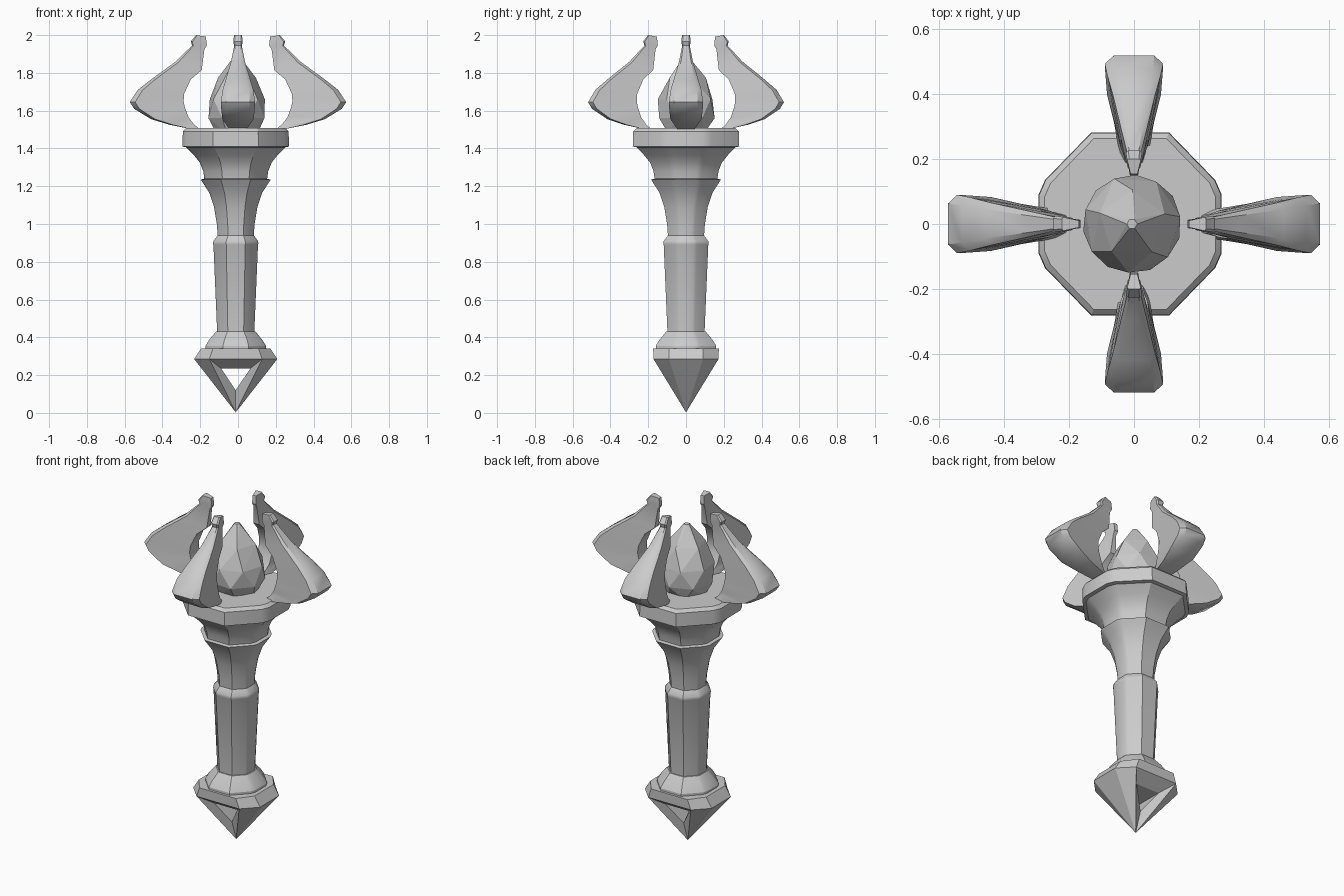
import bpy, bmesh, math
from mathutils import Vector

if "Cube" in bpy.data.objects:
    bpy.data.objects.remove(bpy.data.objects["Cube"])

CX = -0.012  # axis of handle


def finish(bm, name, angle=30):
    bmesh.ops.remove_doubles(bm, verts=bm.verts, dist=1e-5)
    bmesh.ops.recalc_face_normals(bm, faces=bm.faces)
    me = bpy.data.meshes.new(name)
    bm.to_mesh(me)
    bm.free()
    ob = bpy.data.objects.new(name, me)
    bpy.context.collection.objects.link(ob)
    bpy.ops.object.select_all(action='DESELECT')
    ob.select_set(True)
    bpy.context.view_layer.objects.active = ob
    if angle:
        bpy.ops.object.shade_smooth_by_angle(angle=math.radians(angle))
    return ob


def bridge(bm, a, b):
    n = len(a)
    for i in range(n):
        j = (i + 1) % n
        bm.faces.new((a[i], a[j], b[j], b[i]))


def loft(bm, rings):
    loops = [[bm.verts.new(p) for p in r] for r in rings]
    for a, b in zip(loops, loops[1:]):
        bridge(bm, a, b)
    bm.faces.new(loops[0])
    bm.faces.new(loops[-1])


# Twelve-sided section with unit half width
q = [(1, 0.32), (0.93, 0.48), (0.425, 1)]
section = (q + [(-x, y) for x, y in reversed(q)]
           + [(-x, -y) for x, y in q] + [(x, -y) for x, y in reversed(q)])


def turned(name, profile):
    bm = bmesh.new()
    loft(bm, [[(CX + x * r, y * r, z) for x, y in section] for r, z in profile])
    return finish(bm, name)


# Handle parts
turned("base_ring", [(0.16, 0.33), (0.16, 0.355), (0.142, 0.385), (0.105, 0.43)])
turned("grip", [(0.098, 0.42), (0.118, 0.89), (0.12, 0.895), (0.118, 0.91), (0.095, 0.94)])
turned("neck", [(0.095, 0.93), (0.10, 1.0), (0.115, 1.09), (0.14, 1.165), (0.172, 1.215),
                (0.185, 1.235), (0.165, 1.24)])
turned("cup", [(0.165, 1.23), (0.172, 1.28), (0.19, 1.325), (0.222, 1.365), (0.262, 1.405)])
turned("collar", [(0.255, 1.405), (0.282, 1.41), (0.28, 1.49), (0.263, 1.507)])

# Pommel: pointed end with a bevelled triangular hole through front and back
bm = bmesh.new()


def V(x, y, z):
    return bm.verts.new((CX + x, y, z))


def plan(x1, x2, y1, y2, z):
    return [V(x2, -y1, z), V(x2, y1, z), V(x1, y2, z), V(-x1, y2, z),
            V(-x2, y1, z), V(-x2, -y1, z), V(-x1, -y2, z), V(x1, -y2, z)]


top = plan(0.12, 0.183, 0.09, 0.174, 0.342)
rim = plan(0.14, 0.22, 0.09, 0.172, 0.285)
tip = V(0, 0, 0.003)
bm.faces.new(top)
bridge(bm, top, rim)
for i in (0, 1, 3, 4, 5, 7):
    bm.faces.new((rim[i], rim[(i + 1) % 8], tip))
holes = []
for s, (a, b) in ((1, (2, 3)), (-1, (7, 6))):
    hole = [V(0.077, s * 0.10, 0.235), V(-0.077, s * 0.10, 0.235), V(0, s * 0.04, 0.12)]
    bridge(bm, [rim[a], rim[b], tip], hole)
    holes.append(hole)
bridge(bm, *holes)
finish(bm, "pommel")

# Prongs: outer r, outer z, inner r, inner z, half width
stations = [(.25, 1.503, .19, 1.49, .045), (.36, 1.525, .235, 1.53, .062),
            (.46, 1.555, .262, 1.565, .083), (.55, 1.61, .282, 1.62, .089),
            (.573, 1.645, .288, 1.65, .09), (.53, 1.71, .285, 1.69, .082),
            (.46, 1.765, .25, 1.765, .065), (.33, 1.86, .192, 1.815, .038),
            (.243, 1.945, .178, 1.925, .02), (.25, 1.967, .165, 1.945, .025),
            (.222, 2.0, .17, 1.992, .021)]


def prong(name, turn, scale):
    bm = bmesh.new()
    c, s = math.cos(turn), math.sin(turn)
    rings = []
    for ox, oz, ix, iz, w in stations:
        ring = []
        for t, k in ((0, .7), (.1, 1), (1, .5), (1, -.5), (.1, -1), (0, -.7)):
            r, z, y = (ox + (ix - ox) * t) * scale, oz + (iz - oz) * t, w * k
            ring.append((r * c - y * s, r * s + y * c, z))
        rings.append(ring)
    loft(bm, rings)
    return finish(bm, name, 35)


for i, side in enumerate(("right", "back", "left", "front")):
    prong(side + "_prong", i * math.pi / 2, 0.905 if i % 2 else 1.0)

# Faceted gem: hull of staggered rings
bm = bmesh.new()
for n, r, z, off in ((6, .016, 1.885, 0), (5, .105, 1.775, .3), (7, .15, 1.66, .15),
                     (7, .152, 1.56, .6), (6, .11, 1.48, 0)):
    for i in range(n):
        a = off + math.tau * i / n
        bm.verts.new((-0.006 + r * math.cos(a), r * math.sin(a), z))
bmesh.ops.convex_hull(bm, input=bm.verts)
finish(bm, "gem", 0)
